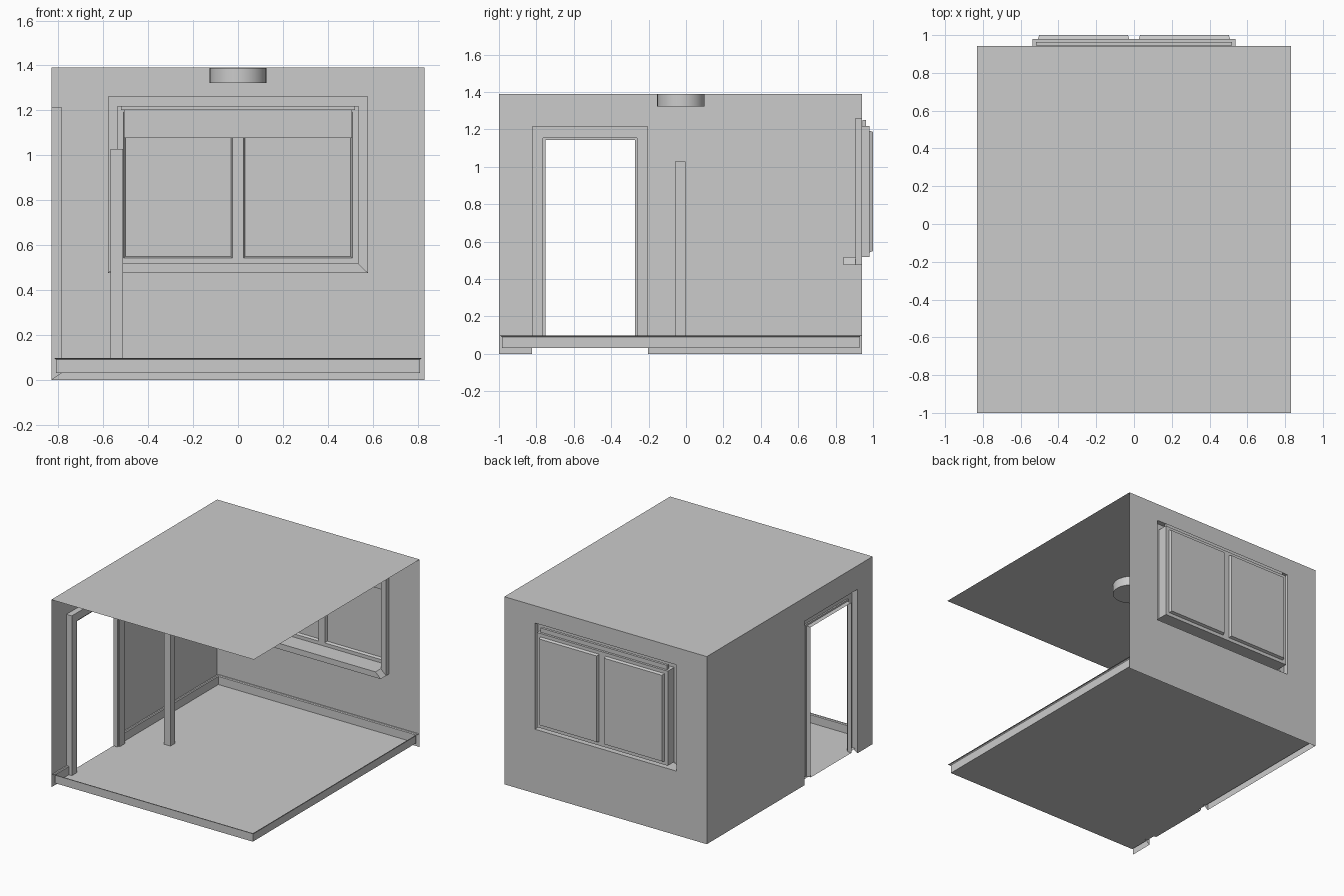
import bpy, bmesh

if "Cube" in bpy.data.objects:
    bpy.data.objects.remove(bpy.data.objects["Cube"])


def make(name, verts, faces):
    me = bpy.data.meshes.new(name)
    me.from_pydata(verts, [], faces)
    bm = bmesh.new()
    bm.from_mesh(me)
    bmesh.ops.remove_doubles(bm, verts=bm.verts, dist=1e-5)
    bmesh.ops.recalc_face_normals(bm, faces=bm.faces)
    bm.to_mesh(me)
    bm.free()
    ob = bpy.data.objects.new(name, me)
    bpy.context.collection.objects.link(ob)
    return ob


def sheet(name, us, vs, place, holes=()):
    """Grid of rectangles with some cells left open; place maps (u, v) to 3D."""
    verts, faces = [], []
    for i in range(len(us) - 1):
        for j in range(len(vs) - 1):
            if (i, j) in holes:
                continue
            n = len(verts)
            verts += [place(us[a], vs[b]) for a, b in
                      ((i, j), (i + 1, j), (i + 1, j + 1), (i, j + 1))]
            faces.append((n, n + 1, n + 2, n + 3))
    return make(name, verts, faces)


def loft(name, rows, closed=True, cap=False, skip=()):
    """Bridge rows of points with quads."""
    n = len(rows[0])
    faces = []
    for r in range(len(rows) - 1):
        for k in range(n if closed else n - 1):
            if (r, k) not in skip:
                m = (k + 1) % n
                faces.append((r * n + k, r * n + m, r * n + n + m, r * n + n + k))
    if cap:
        faces.append(tuple(range((len(rows) - 1) * n, len(rows) * n)))
    return make(name, [p for row in rows for p in row], faces)


def rect(x0, x1, z0, z1, y):
    return [(x0, y, z0), (x1, y, z0), (x1, y, z1), (x0, y, z1)]


def box(name, x0, x1, y0, y1, z0, z1):
    bpy.ops.mesh.primitive_cube_add(size=1, location=((x0 + x1) / 2, (y0 + y1) / 2, (z0 + z1) / 2))
    ob = bpy.context.object
    ob.name = name
    ob.scale = (x1 - x0, y1 - y0, z1 - z0)


W, FRONT, BACK, TOP, FLOOR = 0.83, -1.0, 0.942, 1.39, 0.03
DOOR0, DOOR1 = -0.823, -0.203

# room shell: walls, ceiling, floor
sheet("left_wall", [FRONT, DOOR0, DOOR1, BACK], [0, 1.214, TOP],
      lambda u, v: (-W, u, v), {(1, 0)})
sheet("back_wall", [-W, -0.58, 0.58, W], [0, 0.475, 1.262, TOP],
      lambda u, v: (u, BACK, v), {(1, 1)})
sheet("ceiling", [-W, W], [FRONT, BACK], lambda u, v: (u, v, TOP))
sheet("floor", [-W, -0.811, 0.811], [-0.985, -0.754, -0.278, 0.928],
      lambda u, v: (u, v, FLOOR), {(0, 0), (0, 2)})


# baseboard running round the room, broken at the door
def base_path(e, z):
    x, f, b = 0.811 + e, -0.985 - e, 0.928 + e
    return [(-x, DOOR1, z), (-x, b, z), (x, b, z), (x, f, z), (-x, f, z), (-x, DOOR0, z)]


loft("baseboard", [base_path(0, FLOOR), base_path(0, 0.09), base_path(0.005, 0.096),
                   base_path(0.014, 0.097)], closed=False)


# door casing, a channel open to the outside
def door_path(inset, x, zb):
    a, b, t = DOOR0 + inset, DOOR1 - inset, 1.214 - inset
    return [(x, a, zb), (x, a, t), (x, b, t), (x, b, zb)]


loft("door_casing", [door_path(0, -W, 0), door_path(0, -0.786, FLOOR),
                     door_path(0.059, -0.786, FLOOR), door_path(0.059, -0.797, FLOOR),
                     door_path(0.071, -0.797, FLOOR),
                     door_path(0.071, -W, FLOOR)], closed=False)

# window casing and reveal, open at the bottom where the sill projects
outer = (-0.58, 0.58, 0.475, 1.262)
inner = (-0.537, 0.537, 0.517, 1.218)
loft("window_casing", [rect(*outer, BACK), rect(*outer, 0.905), rect(*inner, 0.905),
                       rect(*inner, 0.98)], skip={(1, 0)})


# projecting window sill with mitred ends
def sill_row(y):
    return [(-0.58, y, 0.475), (0.58, y, 0.475), (0.537, y, 0.517), (-0.537, y, 0.517)]


loft("window_sill", [sill_row(0.905), sill_row(0.842)], cap=True)

# window frame with two recessed panes
sheet("window_frame", [-0.537, -0.509, -0.025, 0.025, 0.509, 0.537],
      [0.517, 0.542, 1.193, 1.218], lambda u, v: (u, 0.98, v), {(1, 1), (3, 1)})
for side, x0, x1 in (("left", -0.509, -0.025), ("right", 0.025, 0.509)):
    d = 0.007
    loft(side + "_pane", [rect(x0, x1, 0.542, 1.193, 0.98),
                          rect(x0 + d, x1 - d, 0.549, 1.186, 1.0)], cap=True)

# roller blind and its head rail
sheet("blind", [-0.507, 0.507], [1.077, 1.205], lambda u, v: (u, 0.954, v))
box("blind_rail", -0.52, 0.52, 0.944, 0.963, 1.202, 1.25)

# free-standing post
box("post", -0.567, -0.513, -0.058, -0.004, FLOOR, 1.028)

# round ceiling light
bpy.ops.mesh.primitive_cylinder_add(vertices=32, radius=0.127, depth=0.067,
                                    location=(0, -0.027, 1.3555))
bpy.context.object.name = "ceiling_light"
bpy.ops.object.shade_smooth_by_angle()
